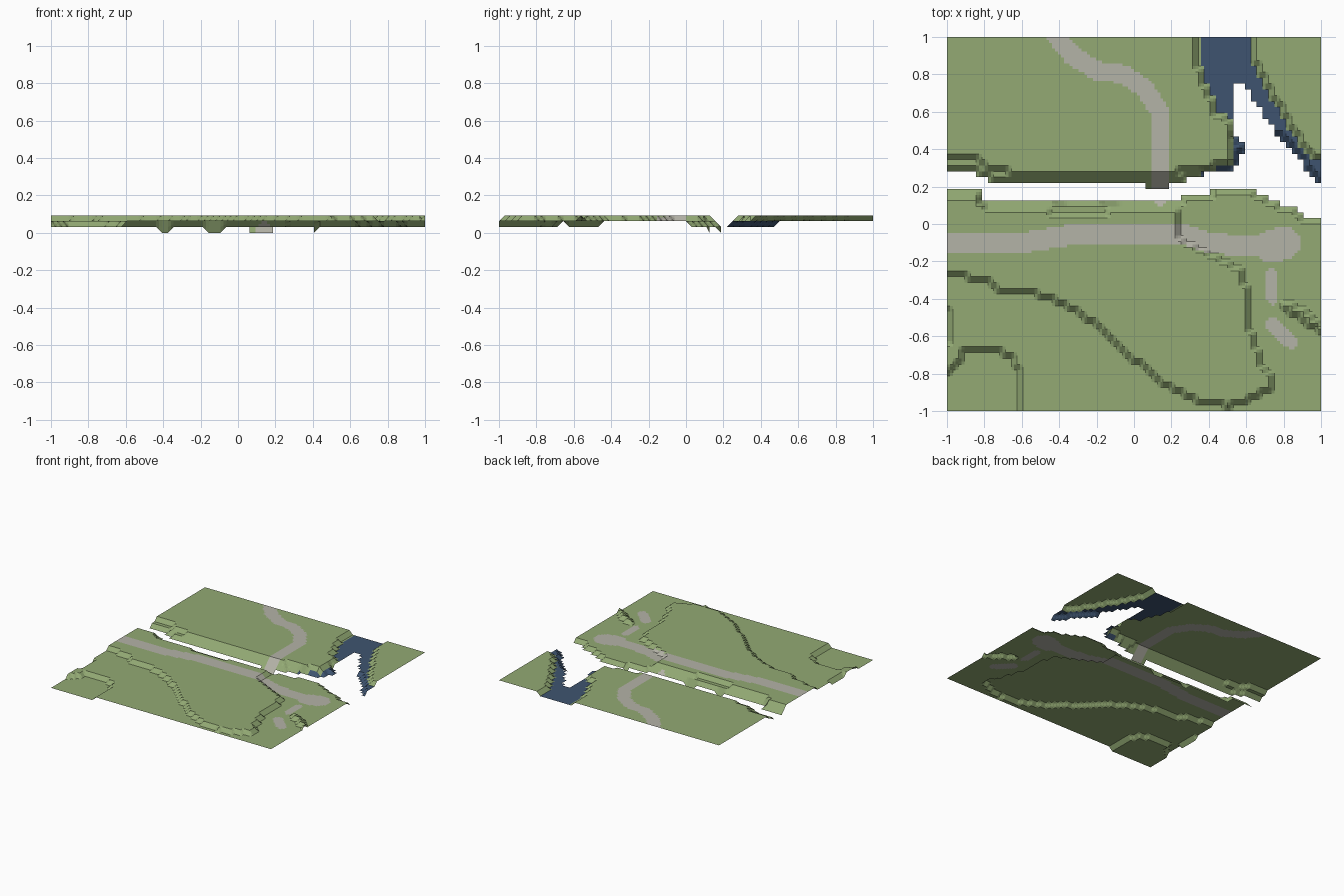
import bpy, bmesh, math
from mathutils import Vector

if "Cube" in bpy.data.objects:
    bpy.data.objects.remove(bpy.data.objects["Cube"])

STEP = 1 / 32      # tile size and height of one terrace level
N = 64


def material(name, r, g, b):
    m = bpy.data.materials.new(name)
    lin = [((c / 255 + 0.055) / 1.055) ** 2.4 for c in (r, g, b)]
    m.diffuse_color = (*lin, 1)
    m.use_nodes = True
    m.node_tree.nodes["Principled BSDF"].inputs["Base Color"].default_value = m.diffuse_color
    return m


GRASS = material("grass green", 147, 170, 116)
WATER = material("river blue", 62, 84, 112)
ROAD = material("road grey", 180, 179, 167)


def inside(x, y, poly):
    hit = False
    for (x1, y1), (x2, y2) in zip(poly, poly[1:] + poly[:1]):
        if (y1 > y) != (y2 > y) and x < x1 + (y - y1) * (x2 - x1) / (y2 - y1):
            hit = not hit
    return hit


def near(x, y, path, width):
    p = Vector((x, y))
    for a, b in zip(path, path[1:]):
        a, b = Vector(a), Vector(b)
        d = b - a
        t = max(0, min(1, (p - a).dot(d) / d.dot(d)))
        if (a + d * t - p).length < width:
            return True
    return False


# Open river gap
GAP = [(-1.1, .28), (-.87, .28), (-.8, .25), (-.78, .22), (.06, .22), (.06, .19), (.18, .19),
       (.18, .22), (.3, .24), (.4, .28), (.54, .3), (.6, .42), (.55, .46), (.53, .6), (.53, .75),
       (.6, .75), (.63, .68), (.75, .5), (.9, .32), (.96, .23), (1.1, .22), (1.1, .0), (.93, .03),
       (.88, .08), (.8, .1), (.7, .16), (.62, .19), (.42, .19), (.4, .16), (.25, .15),
       (.24, .12), (-.8, .12), (-.83, .18), (-1.1, .19)]
# Top terraces
NORTH = [(-1.1, 1.1), (.32, 1.1), (.32, .88), (.37, .75), (.43, .6), (.52, .52), (.53, .42),
         (.5, .34), (.42, .31), (.3, .29), (.15, .27), (-.6, .27), (-.78, .3), (-.85, .36), (-1.1, .37)]
NORTH_EAST = [(.65, 1.1), (.65, .88), (.74, .7), (.83, .55), (.93, .39), (1.1, .3), (1.1, 1.1)]
SOUTH = [(-1.1, .14), (-.85, .14), (-.8, .08), (-.48, .08), (-.45, .045), (-.16, .045), (-.14, .08),
         (.23, .08), (.24, -.08), (.4, -.17), (.59, -.25), (.6, -.45), (.63, -.6), (.68, -.75),
         (.73, -.8), (.73, -.88), (.6, -.95), (.5, -.97), (.35, -.95), (.2, -.88), (0, -.72),
         (-.2, -.53), (-.4, -.42), (-.55, -.36), (-.7, -.36), (-.8, -.3), (-1.1, -.24)]
# Low corner
LOW = [(-1.1, -.85), (-1, -.8), (-.9, -.68), (-.75, -.66), (-.65, -.72), (-.61, -.8),
       (-.61, -1.1), (-1.1, -1.1)]
RIDGE = [(.82, -.43), (1.0, -.56)]
# Roads: centre line and half width
ROADS = [([(-1.1, -.1), (-.6, -.1), (-.35, -.06), (0, -.06), (.25, -.05), (.4, -.1), (.6, -.12), (.83, -.1)], .055),
         ([(.74, -.12), (.8, -.1)], .09),
         ([(.74, -.27), (.74, -.4)], .032),
         ([(.74, -.54), (.84, -.63)], .038),
         ([(-.45, 1.05), (-.33, .9), (-.2, .82), (-.05, .8), (.06, .72), (.14, .6), (.14, .15)], .05)]


def coord(i):
    return i * STEP - 1


gap_cell = {(i, j): inside(coord(i + .5), coord(j + .5), GAP) for i in range(N) for j in range(N)}


def level(i, j):
    x, y = coord(i), coord(j)
    by_gap = any(gap_cell.get((i + a, j + b), False) for a in (-1, 0) for b in (-1, 0))
    # river bed dips
    if .11 < y < .14 and (-.42 < x < -.35 or -.18 < x < -.09):
        return 0
    if .18 < y < .2 and (.04 < x < .2 or .4 < x < .41):
        return 0
    if by_gap and y < .48 or .2 < y < .23 and 0 < x < .3:
        return 1
    if inside(x, y, LOW) or (x < -.98 and -.63 < y < -.45):
        return 1
    if any(inside(x, y, p) for p in (NORTH, NORTH_EAST, SOUTH)) or near(x, y, RIDGE, .02):
        return 3
    return 2


LEVELS = {(i, j): level(i, j) for i in range(N + 1) for j in range(N + 1)}


def height(a, b):
    """Height at half-tile point, averaged from the tile corners."""
    pts = [(i, j) for i in {a // 2, (a + 1) // 2} for j in {b // 2, (b + 1) // 2}]
    return sum(LEVELS[p] for p in pts) / len(pts) * STEP


# Sort the half tiles into land, water and road
parts = {"land": [], "river_water": [], "road": []}
for a in range(2 * N):
    for b in range(2 * N):
        tile = (a // 2, b // 2)
        if gap_cell[tile]:
            continue
        x, y = coord((a + .5) / 2), coord((b + .5) / 2)
        corners = [LEVELS[tile[0] + i, tile[1] + j] for i in (0, 1) for j in (0, 1)]
        if max(corners) <= 2 and x > .36 and y > .22:
            parts["river_water"].append((a, b))
        elif any(near(x, y, p, w) for p, w in ROADS):
            parts["road"].append((a, b))
        else:
            parts["land"].append((a, b))

# Build one surface for each kind
for (name, cells), mat in zip(parts.items(), (GRASS, WATER, ROAD)):
    bm = bmesh.new()
    verts = {}

    def vert(a, b):
        if (a, b) not in verts:
            verts[a, b] = bm.verts.new((coord(a / 2), coord(b / 2), height(a, b)))
        return verts[a, b]

    for a, b in cells:
        bm.faces.new([vert(a, b), vert(a + 1, b), vert(a + 1, b + 1), vert(a, b + 1)])
    mesh = bpy.data.meshes.new(name)
    bm.to_mesh(mesh)
    bm.free()
    mesh.materials.append(mat)
    bpy.context.collection.objects.link(bpy.data.objects.new(name, mesh))
